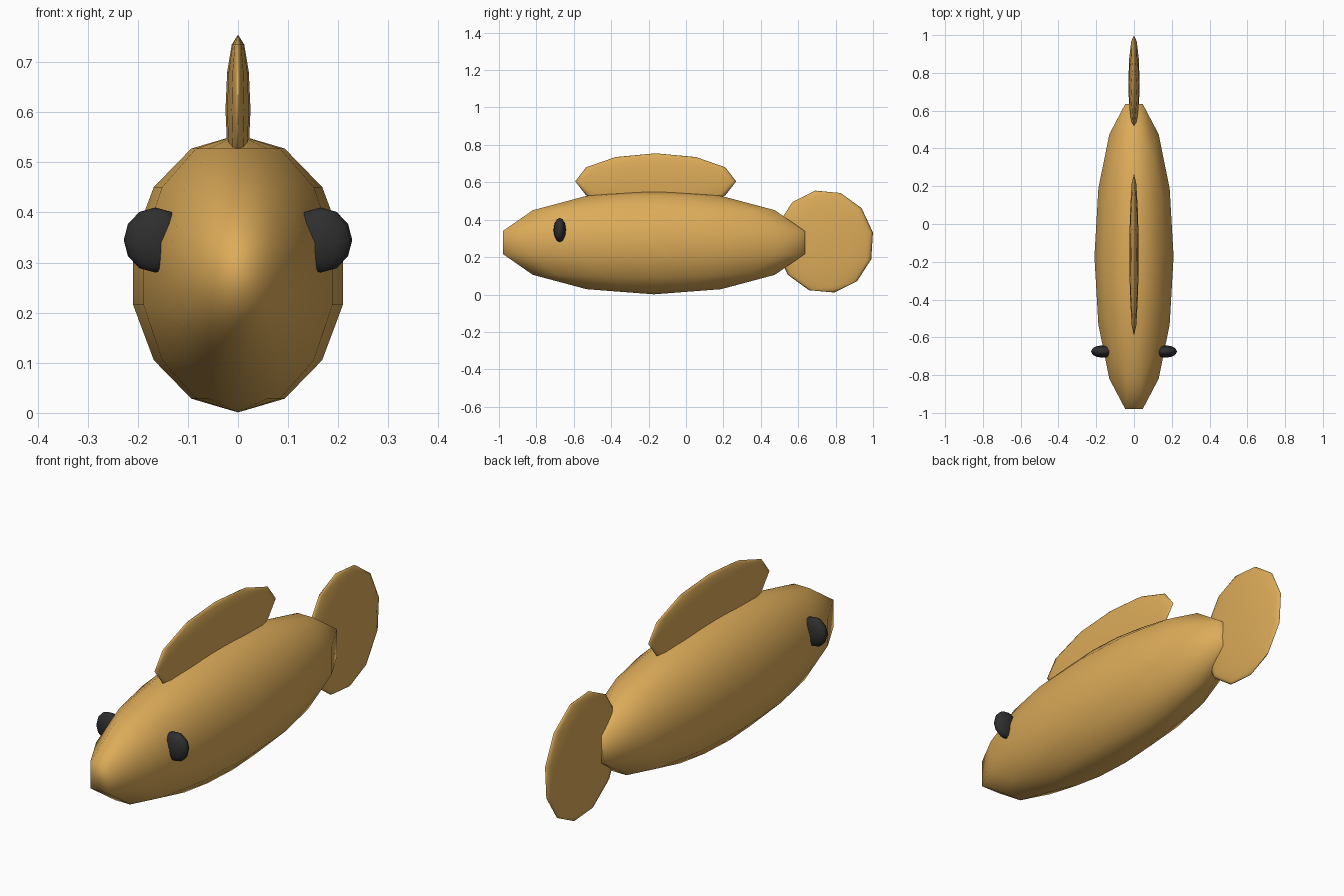
import bpy
import math

cube = bpy.data.objects.get("Cube")
if cube:
    bpy.data.objects.remove(cube, do_unlink=True)


def make_material(name, color):
    mat = bpy.data.materials.new(name)
    mat.use_nodes = True
    mat.diffuse_color = (*color, 1)
    bsdf = next(n for n in mat.node_tree.nodes if n.type == "BSDF_PRINCIPLED")
    bsdf.inputs["Base Color"].default_value = (*color, 1)
    return mat


def ellipsoid(name, mat, center, radii, segments=12, rings=6, tilt=0):
    """Low-poly smooth sphere, stretched to radii and tilted about x."""
    bpy.ops.mesh.primitive_uv_sphere_add(segments=segments, ring_count=rings, radius=1)
    obj = bpy.context.object
    obj.name = name
    # turn a column of vertices towards the nose before stretching
    obj.rotation_euler.z = math.pi / 2
    bpy.ops.object.transform_apply(location=False, rotation=True, scale=False)
    obj.location = center
    obj.scale = radii
    obj.rotation_euler.x = math.radians(tilt)
    bpy.ops.object.shade_smooth()
    obj.data.materials.append(mat)
    return obj


gold = make_material("golden_tan", (0.72, 0.41, 0.1))
black = make_material("eye_black", (0.028, 0.028, 0.028))

# Body with blunt ends
ellipsoid("body", gold, (0, -0.172, 0.278), (0.215, 0.849, 0.277), 14, 7)

# Fins
ellipsoid("dorsal_fin", gold, (0, -0.162, 0.605), (0.025, 0.43, 0.15))
ellipsoid("tail_fin", gold, (0, 0.742, 0.283), (0.03, 0.262, 0.277), tilt=10.6)

# Eyes
for side, sign in (("left", 1), ("right", -1)):
    ellipsoid(side + "_eye", black, (sign * 0.165, -0.675, 0.345), (0.063, 0.033, 0.065))
